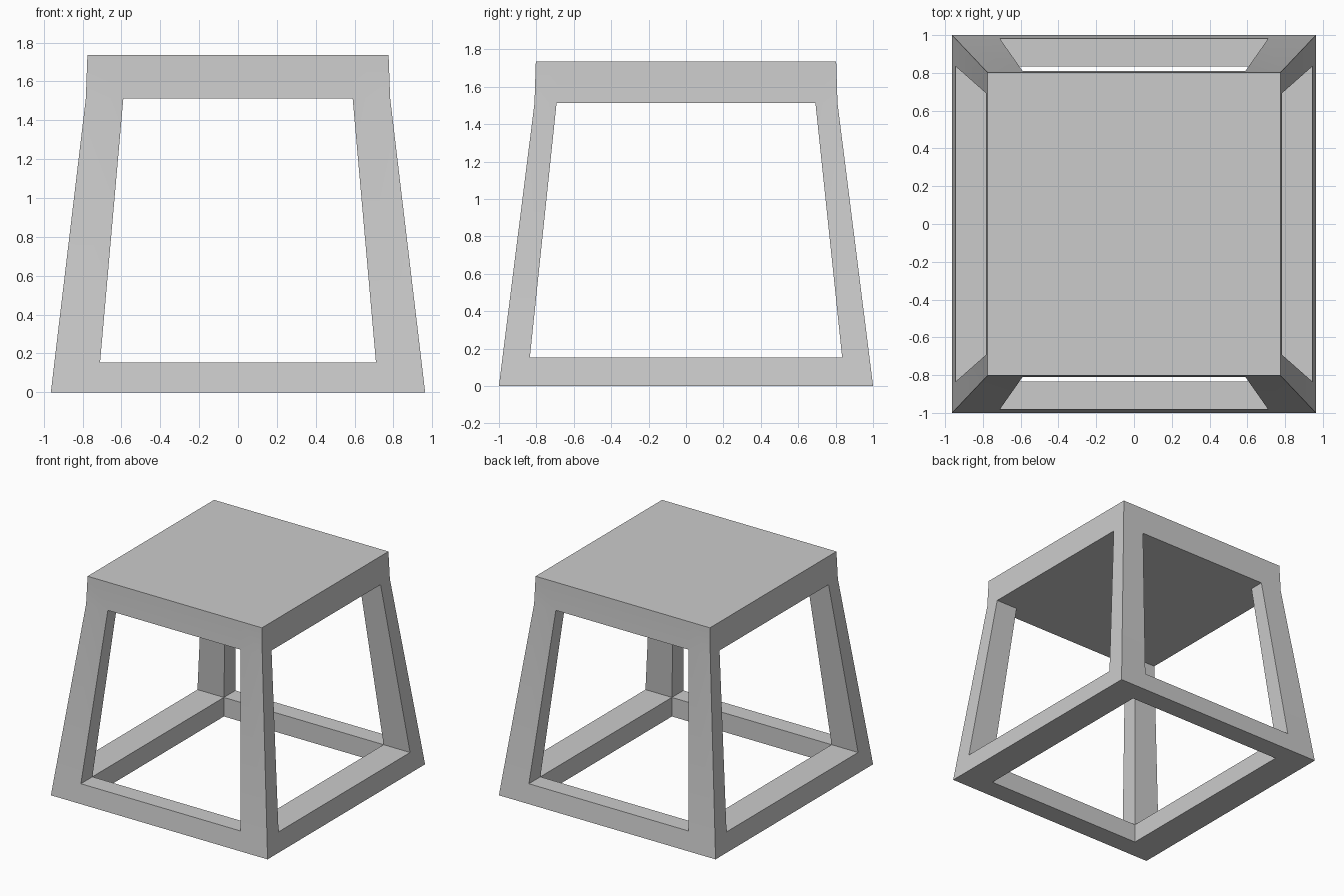
import bpy
import bmesh

cube = bpy.data.objects.get("Cube")
if cube:
    bpy.data.objects.remove(cube, do_unlink=True)

# Single plain grey
grey = bpy.data.materials.new("light_grey")
grey.use_nodes = True
colour = (0.6, 0.6, 0.6, 1.0)
grey.diffuse_color = colour
grey.node_tree.nodes["Principled BSDF"].inputs["Base Color"].default_value = colour

# Levels: height, outer half x, outer half y, inner half x, inner half y
LEVELS = [
    (0.00, 0.963, 1.00, 0.71, 0.835),
    (0.153, 0.945, 0.981, 0.71, 0.835),
    (1.513, 0.783, 0.81, 0.59, 0.692),
    (1.735, 0.775, 0.803, 0.585, 0.685),
]


def filled(i, j, k):
    """Which cells of the 3 x 3 x 3 lattice are solid."""
    if not all(0 <= n <= 2 for n in (i, j, k)):
        return False
    if k == 0:
        return (i, j) != (1, 1)          # base rails
    if k == 1:
        return i != 1 and j != 1         # four legs
    return True                          # seat slab


bm = bmesh.new()
verts = {}


def vert(i, j, k):
    if (i, j, k) not in verts:
        z, ox, oy, ix, iy = LEVELS[k]
        x = (-ox, -ix, ix, ox)[i]
        y = (-oy, -iy, iy, oy)[j]
        verts[i, j, k] = bm.verts.new((x, y, z))
    return verts[i, j, k]


# Skin every boundary between a solid cell and open space
for i in range(3):
    for j in range(3):
        for k in range(3):
            if not filled(i, j, k):
                continue
            for axis in range(3):
                for side in (0, 1):
                    step = [i, j, k]
                    step[axis] += 2 * side - 1
                    if filled(*step):
                        continue
                    corners = []
                    for a, b in ((0, 0), (1, 0), (1, 1), (0, 1)):
                        p = [i, j, k]
                        p[axis] += side
                        p[(axis + 1) % 3] += a
                        p[(axis + 2) % 3] += b
                        corners.append(vert(*p))
                    bm.faces.new(corners if side else corners[::-1])

bmesh.ops.recalc_face_normals(bm, faces=bm.faces)
mesh = bpy.data.meshes.new("stool_frame")
bm.to_mesh(mesh)
bm.free()
mesh.materials.append(grey)
stool = bpy.data.objects.new("stool_frame", mesh)
bpy.context.collection.objects.link(stool)

# Soft bend where legs meet the seat, crisp edges elsewhere
bpy.ops.object.select_all(action="DESELECT")
stool.select_set(True)
bpy.context.view_layer.objects.active = stool
bpy.ops.object.shade_smooth_by_angle(angle=0.5)
